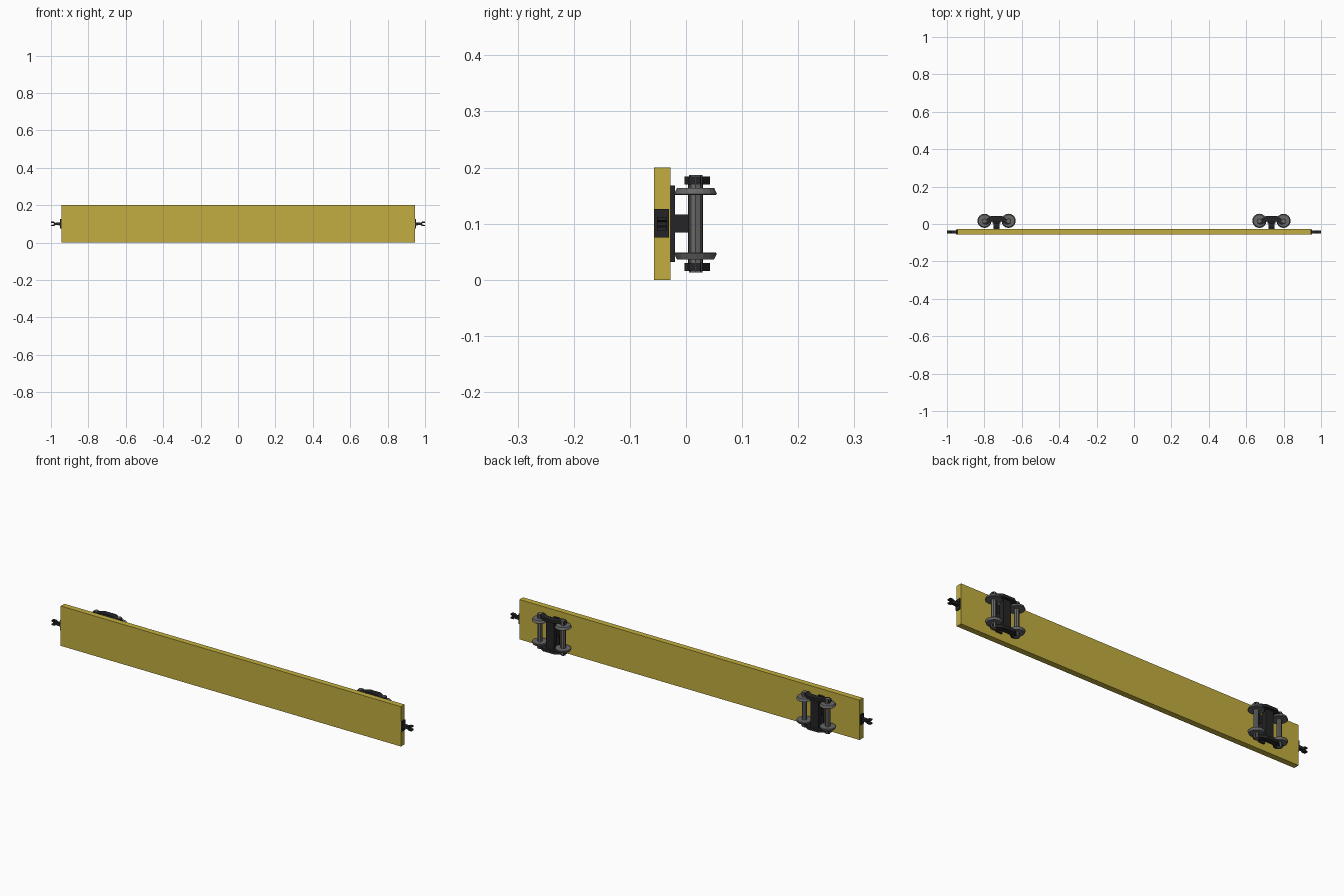
import bpy, bmesh, math
from mathutils import Vector

if "Cube" in bpy.data.objects:
    bpy.data.objects.remove(bpy.data.objects["Cube"])


def material(name, rgb):
    m = bpy.data.materials.new(name)
    m.diffuse_color = (*rgb, 1)
    m.use_nodes = True
    m.node_tree.nodes["Principled BSDF"].inputs["Base Color"].default_value = m.diffuse_color
    return m


YELLOW = material("yellow_paint", (0.54, 0.42, 0.05))
BLACK = material("black_iron", (0.018, 0.018, 0.02))
STEEL = material("wheel_steel", (0.14, 0.14, 0.14))


def finish(name, bm, mat):
    bmesh.ops.recalc_face_normals(bm, faces=bm.faces)
    me = bpy.data.meshes.new(name)
    bm.to_mesh(me)
    bm.free()
    me.materials.append(mat)
    ob = bpy.data.objects.new(name, me)
    bpy.context.collection.objects.link(ob)
    return ob


def box(name, x, y, z, mat):
    bm = bmesh.new()
    bmesh.ops.create_cube(bm, size=1)
    for v in bm.verts:
        v.co = [a + (b - a) * (c + 0.5) for (a, b), c in zip((x, y, z), v.co)]
    return finish(name, bm, mat)


def prism(name, points, depth, mat):
    """Extrude a closed 3D outline along a vector."""
    bm = bmesh.new()
    face = bm.faces.new([bm.verts.new(p) for p in points])
    ext = bmesh.ops.extrude_face_region(bm, geom=[face])
    bmesh.ops.translate(bm, vec=Vector(depth),
                        verts=[g for g in ext["geom"] if isinstance(g, bmesh.types.BMVert)])
    return finish(name, bm, mat)


def lathe(name, cx, cy, profile, sides, mat):
    """Stack of rings (radius, z) around a vertical axis, capped at both ends."""
    bm = bmesh.new()
    rings = [[bm.verts.new((cx + r * math.cos(2 * math.pi * i / sides),
                            cy + r * math.sin(2 * math.pi * i / sides), z))
              for i in range(sides)] for r, z in profile]
    for a, b in zip(rings, rings[1:]):
        for i in range(sides):
            j = (i + 1) % sides
            bm.faces.new((a[i], a[j], b[j], b[i]))
    bm.faces.new(rings[0])
    bm.faces.new(rings[-1])
    return finish(name, bm, mat)


MID = 0.1        # centre line of the wagon, which lies on its side
AXLE_Y = 0.017

# Deck
box("deck", (-0.945, 0.945), (-0.057, -0.028), (0, 0.2), YELLOW)

# Side frame outline, one half, mirrored in x
HALF = [(0.045, 0.043), (0.058, 0.030), (0.078, 0.028), (0.078, 0.006),
        (0.060, -0.002), (0.035, -0.010)]
HALF = [(0.030, 0.043), (0.052, 0.028), (0.076, 0.026), (0.076, 0.005),
        (0.062, -0.003), (0.050, -0.003), (0.030, 0.012), (0.018, 0.014)]
FRAME = HALF + [(-x, y) for x, y in reversed(HALF)]

for end, side in ((-1, "left"), (1, "right")):
    cx = end * 0.735

    # Bogie mount and bolster
    box(side + "_mount_plate", (cx - 0.016, cx + 0.016), (-0.028, -0.020), (0.032, 0.168), BLACK)
    box(side + "_pivot", (cx - 0.016, cx + 0.016), (-0.020, 0.006), (0.084, 0.116), BLACK)
    box(side + "_bolster", (cx - 0.022, cx + 0.022), (0.004, 0.030), (0.025, 0.175), BLACK)

    # Side frames
    for z in (0.016, 0.170):
        prism(side + "_side_frame", [(cx + x, y, z) for x, y in FRAME], (0, 0, 0.014), BLACK)

    # Axles with flanged wheels
    for ax in (cx - 0.0645, cx + 0.0645):
        lathe(side + "_axle", ax, AXLE_Y, [(0.012, 0.013), (0.012, 0.187)], 8, STEEL)
        for s in (-1, 1):
            lathe(side + "_wheel", ax, AXLE_Y,
                  [(0.036, MID + s * 0.051), (0.038, MID + s * 0.053),
                   (0.033, MID + s * 0.064)], 16, STEEL)

    # Coupler: backing plate, shank and forked jaw
    box(side + "_coupler_plate", sorted((end * 0.943, end * 0.951)),
        (-0.056, -0.030), (0.075, 0.126), BLACK)
    jaw = [(0.949, -0.008), (0.976, -0.006), (0.984, -0.012), (1.0, -0.012), (1.0, -0.006),
           (0.984, -0.003)]
    jaw += [(x, -z) for x, z in reversed(jaw)]
    prism(side + "_coupler", [(end * x, -0.052, MID + z) for x, z in jaw], (0, 0.018, 0), BLACK)
